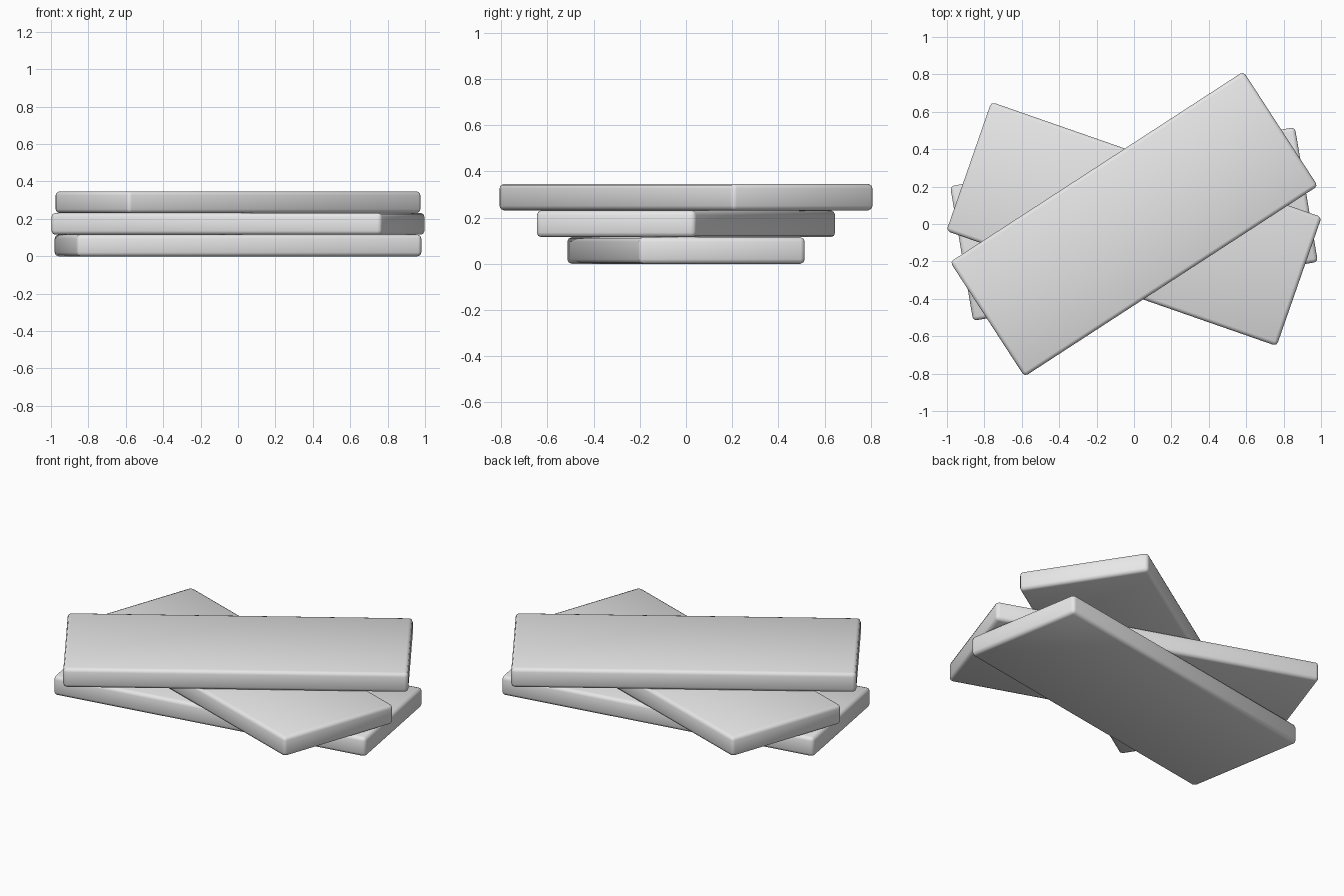
import bpy
import math

default_cube = bpy.data.objects.get("Cube")
if default_cube:
    bpy.data.objects.remove(default_cube, do_unlink=True)

# Shared light grey material
grey = bpy.data.materials.new("light_grey")
grey.use_nodes = True
colour = (0.8, 0.8, 0.8, 1)
grey.diffuse_color = colour
grey.node_tree.nodes["Principled BSDF"].inputs["Base Color"].default_value = colour

LENGTH, WIDTH, THICK = 1.87, 0.73, 0.1155


def plank(name, level, angle):
    """One rounded-edge plank, turned about the stack's centre."""
    bpy.ops.mesh.primitive_cube_add(size=1, location=(0, 0, THICK * (level + 0.5)))
    obj = bpy.context.object
    obj.name = name
    obj.scale = (LENGTH, WIDTH, THICK)
    bpy.ops.object.transform_apply(location=False, rotation=False, scale=True)
    obj.rotation_euler.z = math.radians(angle)
    bevel = obj.modifiers.new("rounded_edges", "BEVEL")
    bevel.width = 0.02
    bevel.segments = 2
    bpy.ops.object.modifier_apply(modifier=bevel.name)
    bpy.ops.object.shade_smooth_by_angle(angle=math.radians(50))
    obj.data.materials.append(grey)


# Stack of three fanned planks
for level, (name, angle) in enumerate([("bottom_plank", 9.7),
                                       ("middle_plank", -19.2),
                                       ("top_plank", 33)]):
    plank(name, level, angle)
